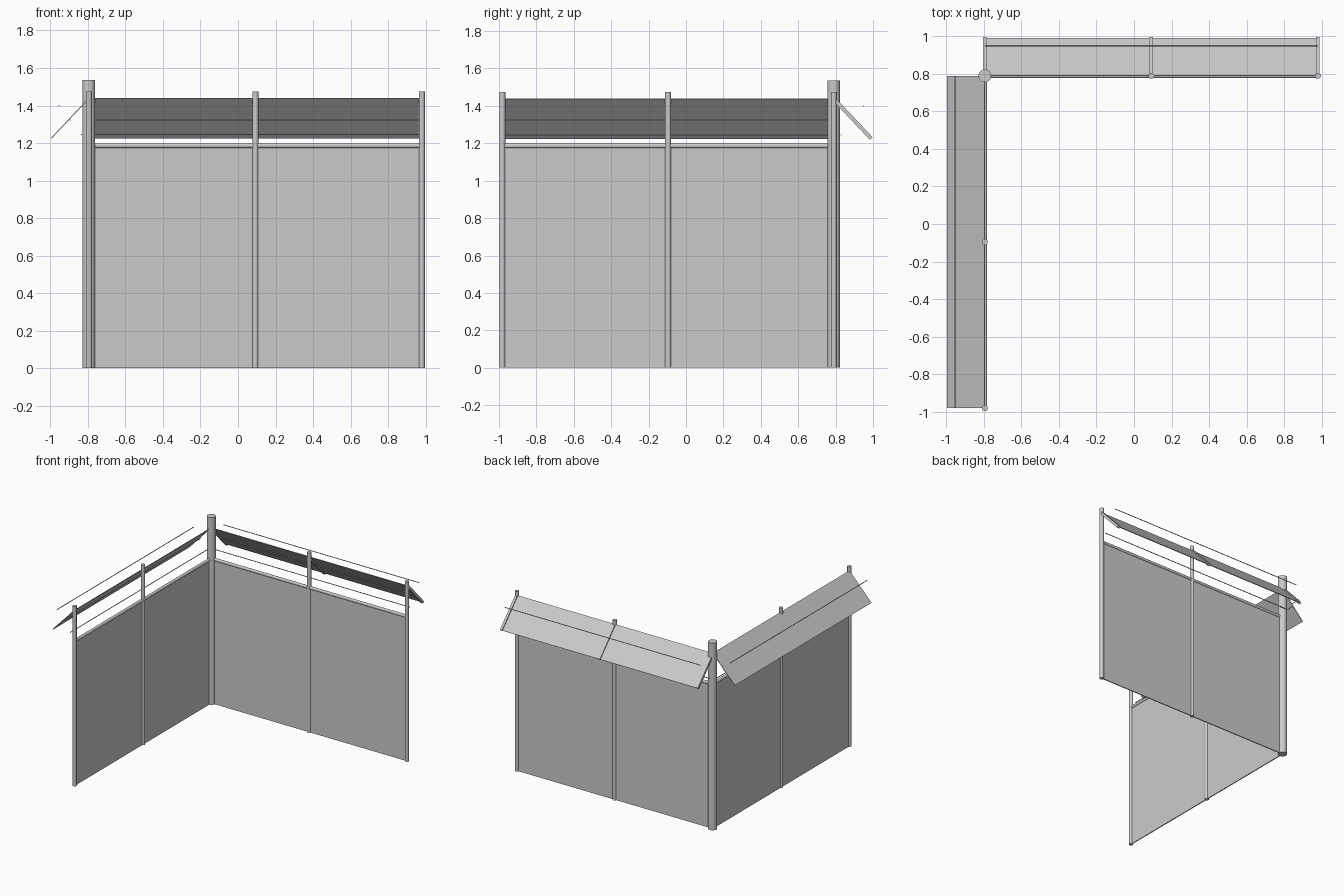
import bpy, math
from mathutils import Vector

if "Cube" in bpy.data.objects:
    bpy.data.objects.remove(bpy.data.objects["Cube"])

mat = bpy.data.materials.new("plain grey")
mat.diffuse_color = (0.6, 0.6, 0.6, 1)
mat.use_nodes = True
mat.node_tree.nodes["Principled BSDF"].inputs["Base Color"].default_value = mat.diffuse_color

CX, CY = -0.795, 0.79      # corner of the fence
EX, EY = 0.98, -0.982      # far ends of the back and left runs
MX, MY = (CX + EX) / 2, (CY + EY) / 2


def finish(name):
    ob = bpy.context.object
    ob.name = name
    ob.data.materials.append(mat)
    return ob


def tube(name, a, b, r, sides=20):
    a, b = Vector(a), Vector(b)
    d = b - a
    bpy.ops.mesh.primitive_cylinder_add(vertices=sides, radius=r, depth=d.length,
                                        location=(a + b) / 2)
    ob = finish(name)
    ob.rotation_euler = d.to_track_quat('Z', 'Y').to_euler()
    bpy.ops.object.shade_smooth_by_angle(angle=math.radians(40))
    return ob


def box(name, loc, size, rot=(0, 0, 0)):
    bpy.ops.mesh.primitive_cube_add(size=1, location=loc, rotation=rot)
    ob = finish(name)
    ob.scale = size
    return ob


# posts
tube("corner_post", (CX, CY, 0), (CX, CY, 1.535), 0.034, 32)
for x, y in ((MX, CY), (EX, CY), (CX, MY), (CX, EY)):
    tube("fence_post", (x, y, 0), (x, y, 1.475), 0.016)

# wall panels and top rails
box("back_panel", (MX, CY, 0.587), (EX - CX, 0.008, 1.174))
box("left_panel", (CX, MY, 0.587), (0.008, CY - EY, 1.174))
tube("back_rail", (CX, CY, 1.186), (EX, CY, 1.186), 0.012, 16)
tube("left_rail", (CX, CY, 1.186), (CX, EY, 1.186), 0.012, 16)

# sloping guards leaning outwards
RUN, TOP, LOW = 0.2, 1.438, 1.226
slope = math.atan2(TOP - LOW, RUN)
length = math.hypot(RUN, TOP - LOW)
mid_z = (TOP + LOW) / 2
box("back_guard", (MX, CY + RUN / 2, mid_z), (EX - CX, length, 0.005), (-slope, 0, 0))
box("left_guard", (CX - RUN / 2, MY, mid_z), (length, CY - EY, 0.005), (0, -slope, 0))

# arms carrying the back guard
for x in (CX, MX, EX):
    box("guard_arm", (x, CY + RUN / 2, mid_z), (0.02, length, 0.02), (-slope, 0, 0))

# wires crossing the guards
for off, z in ((0.04, 1.245), (0.1, 1.322), (0.16, 1.4)):
    tube("back_wire", (CX, CY + off, z), (EX, CY + off, z), 0.003, 8)
    tube("left_wire", (CX - off, CY, z), (CX - off, EY, z), 0.003, 8)
